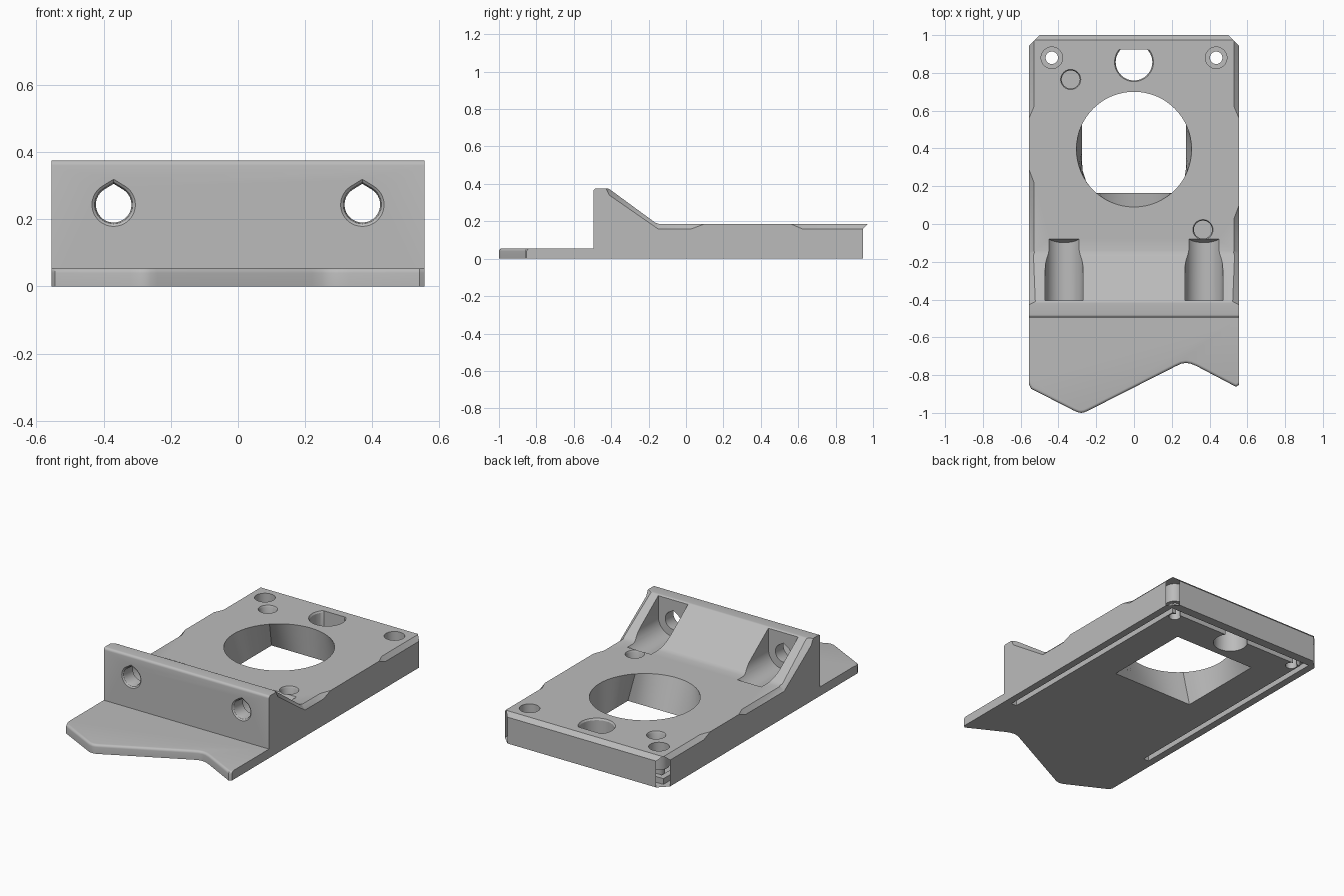
import bpy, bmesh
from math import sin, cos, pi, acos, radians
from mathutils import Vector

if "Cube" in bpy.data.objects:
    bpy.data.objects.remove(bpy.data.objects["Cube"])

grey = bpy.data.materials.new("plain grey")
grey.use_nodes = True
grey.diffuse_color = (0.5, 0.5, 0.5, 1)
grey.node_tree.nodes["Principled BSDF"].inputs["Base Color"].default_value = (0.5, 0.5, 0.5, 1)

W = 0.555       # half width
TOP = 0.185     # plate height
WALL = -0.495   # front of the upright wall


def loft(name, sections):
    """Closed solid through a list of equal-length point rings."""
    bm = bmesh.new()
    rings = [[bm.verts.new(p) for p in s] for s in sections]
    n = len(rings[0])
    for a, b in zip(rings, rings[1:]):
        for i in range(n):
            j = (i + 1) % n
            bm.faces.new((a[i], a[j], b[j], b[i]))
    bm.faces.new(rings[0])
    bm.faces.new(rings[-1])
    bmesh.ops.recalc_face_normals(bm, faces=bm.faces)
    me = bpy.data.meshes.new(name)
    bm.to_mesh(me)
    bm.free()
    ob = bpy.data.objects.new(name, me)
    bpy.context.collection.objects.link(ob)
    me.materials.append(grey)
    return ob


def box(name, lo, hi):
    ring = [(lo[0], lo[1]), (hi[0], lo[1]), (hi[0], hi[1]), (lo[0], hi[1])]
    return loft(name, [[(x, y, z) for x, y in ring] for z in (lo[2], hi[2])])


def disc(x, y, z, r, n=48, ymax=9):
    return [(x + r * cos(2 * pi * i / n), min(y + r * sin(2 * pi * i / n), ymax), z)
            for i in range(n)]


def arc(cx, cy, r, a0, a1, n):
    return [(cx + r * cos(radians(a0 + (a1 - a0) * i / n)),
             cy + r * sin(radians(a0 + (a1 - a0) * i / n))) for i in range(n + 1)]


def cut(target, cutter):
    mod = target.modifiers.new("cut", "BOOLEAN")
    mod.operation = "DIFFERENCE"
    mod.solver = "EXACT"
    mod.object = cutter
    bpy.context.view_layer.objects.active = target
    bpy.ops.object.modifier_apply(modifier=mod.name)
    bpy.data.objects.remove(cutter)


# Mounting plate with ramp and upright wall, from its side profile
profile = [(WALL, 0)] + arc(WALL + 0.015, 0.36, 0.015, 180, 90, 4)
profile += arc(-0.42, 0.355, 0.02, 90, 55, 3) + [(-0.165, 0.193), (-0.14, TOP)]
profile += [(0.975, TOP), (1, 0.16), (1, 0)]
plate = loft("mounting_plate", [[(x, y, z) for y, z in profile] for x in (-W, W)])

# Side chamfers, following the ramp and running out at their ends
for side, front_end in ((1, 0.03), (-1, 0.22)):
    def wedge(y, z, out=0.0):
        return [(side * (W + out + dx), y, z + dz)
                for dx, dz in ((-0.045, 0.02), (0.02, -0.045), (0.08, 0.08))]
    cut(plate, loft("chamfer", [wedge(-0.45, 0.395, 0.05), wedge(-0.41, 0.365), wedge(-0.15, TOP),
                                wedge(front_end, TOP), wedge(front_end + 0.08, TOP, 0.03)]))
    cut(plate, loft("chamfer", [wedge(0.55, TOP, 0.03), wedge(0.62, TOP), wedge(1.1, TOP)]))
    # Rear corner chamfers
    corner = [(side * 0.45, 1.05), (side * 0.7, 1.05), (side * 0.7, 0.8)]
    cut(plate, loft("corner", [[(x, y, z) for x, y in corner] for z in (-0.1, 0.5)]))

# Large opening, square underneath and round on top
n = 64
square = []
for i in range(n):
    a = 2 * pi * i / n
    k = 0.275 / max(abs(cos(a)), abs(sin(a)))
    square.append((k * cos(a), 0.44 + k * sin(a)))
round_top = disc(0, 0.395, TOP, 0.305, n)
cut(plate, loft("opening", [[(x, y, -0.02) for x, y in square], [(x, y, 0.0) for x, y in square],
                            round_top, [(x, y, 0.25) for x, y, z in round_top]]))

# Flat-sided rear hole
cut(plate, loft("rear_hole", [disc(0, 0.857, z, r, 48, 0.925)
                              for z, r in ((-0.1, 0.097), (0.175, 0.097), (0.19, 0.106), (0.3, 0.106))]))

# Counterbored screw holes and blind pin holes
for x in (-0.435, 0.435):
    cut(plate, loft("screw", [disc(x, 0.88, z, 0.033) for z in (-0.1, 0.3)]))
    cut(plate, loft("head", [disc(x, 0.88, z, 0.057) for z in (0.07, 0.3)]))
for x, y in ((-0.335, 0.765), (0.365, -0.03)):
    cut(plate, loft("pin", [disc(x, y, z, r) for z, r in
                            ((0.06, 0.048), (0.175, 0.048), (0.19, 0.056), (0.3, 0.056))]))

# Screwdriver channels in the ramp and teardrop holes in the wall
for x in (-0.37, 0.37):
    u = [(-0.1, 0.6)] + arc(0, 0.245, 0.1, 180, 360, 24) + [(0.1, 0.6)]
    cut(plate, loft("channel", [[(x + a, -0.405, z) for a, z in u],
                                [(x + a, -0.08 + 0.47 * (z - TOP), z) for a, z in u]]))
    lean = acos(0.053 / 0.062) * 180 / pi
    drop = arc(0, 0, 0.053, 90 + lean, 450 - lean, 32) + [(0, 0.062)]
    cut(plate, loft("teardrop", [[(x + s * a, y, 0.243 + s * b) for a, b in drop]
                                 for y, s in ((-0.6, 1.22), (WALL, 1.22), (WALL + 0.006, 1.08),
                                              (WALL + 0.02, 1), (-0.3, 1))]))

# Groove around the underside
for s in (-1, 1):
    xs = sorted((s * 0.475, s * 0.51))
    cut(plate, box("side_groove", (xs[0], -0.48, -0.1), (xs[1], 0.945, 0.035)))
cut(plate, box("rear_groove", (-0.5, 0.91, -0.1), (0.5, 0.945, 0.035)))

# Front flange with a wavy front edge, rounded on its upper rim
outline = [(W, WALL), (-W, WALL), (-W, -0.85), (-0.545, -0.87), (-0.32, -0.985), (-0.30, -0.994),
           (-0.28, -0.998), (-0.26, -0.994), (-0.24, -0.985), (0.22, -0.752), (0.25, -0.738),
           (0.275, -0.734), (0.30, -0.738), (0.33, -0.75), (0.54, -0.86), (W, -0.85)]
outline = [(x, max(y * 1.002, -1)) if y < WALL else (x, y) for x, y in outline]
flange = loft("front_flange", [[(x, y, z) for x, y in outline] for z in (0, 0.055)])
bm = bmesh.new()
bm.from_mesh(flange.data)
rim = [e for e in bm.edges if all(v.co.z > 0.05 for v in e.verts)
       and (e.verts[0].co + e.verts[1].co).y / 2 < -0.7]
bmesh.ops.bevel(bm, geom=rim, offset=0.015, segments=4, affect="EDGES", profile=0.5)
bm.to_mesh(flange.data)
bm.free()

# Smooth shading with sharp edges kept
bpy.ops.object.select_all(action="DESELECT")
for ob in (plate, flange):
    ob.select_set(True)
bpy.context.view_layer.objects.active = plate
bpy.ops.object.shade_smooth_by_angle(angle=radians(30))
